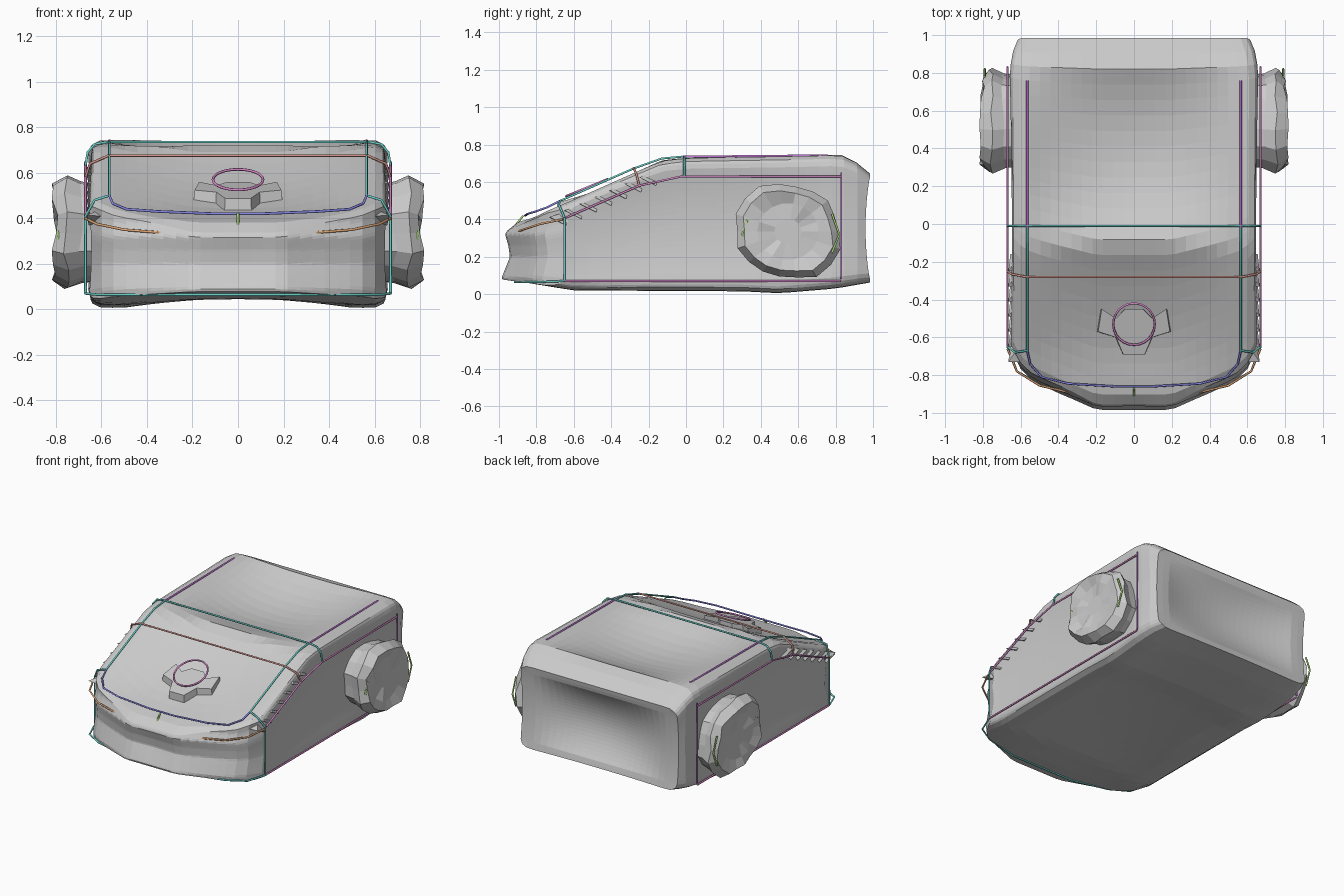
import bpy, bmesh, math, random

if "Cube" in bpy.data.objects:
    bpy.data.objects.remove(bpy.data.objects["Cube"])

random.seed(4)


def lerp_table(t, pts):
    if t <= pts[0][0]:
        return pts[0][1]
    for (a, va), (b, vb) in zip(pts, pts[1:]):
        if t <= b:
            return va + (vb - va) * (t - a) / (b - a)
    return pts[-1][1]


def bump(a, b):
    return max(0, 1 - a * a) * max(0, 1 - b * b)


def add_object(name, bm):
    bmesh.ops.recalc_face_normals(bm, faces=bm.faces)
    me = bpy.data.meshes.new(name)
    bm.to_mesh(me)
    bm.free()
    ob = bpy.data.objects.new(name, me)
    bpy.context.collection.objects.link(ob)
    return ob


# Body outline tables
NOSE = [(0, -.985), (.2, -.985), (.4, -.90), (.55, -.83), (.62, -.76), (.67, -.66)]
NOSE_DEPTH = [(.06, .01), (.09, 0), (.2, .05), (.26, .04), (.32, .02), (.38, .06)]
ROOF = [(-1, .33), (-.92, .375), (-.65, .485), (-.28, .65), (-.13, .715), (0, .73),
        (.83, .745), (.92, .70), (1, .63)]
FLOOR = [(-1, .08), (-.85, .06), (-.6, .02), (.3, .015), (.5, .005), (.8, .03), (1, .065)]
WIDTH = [(-1, .655), (-.3, .66), (.8, .665), (.9, .65), (1, .61)]

# Body: a gridded box mapped onto the outlines, with soft long edges and dished panels
bm = bmesh.new()
bmesh.ops.create_cube(bm, size=2)
bmesh.ops.subdivide_edges(bm, edges=bm.edges[:], cuts=23, use_grid_fill=True)
for v in bm.verts:
    u, t, w = v.co
    front, back, side = t < -.999, t > .999, abs(u) > .999
    top, bottom = w > .999, w < -.999
    # round the section corners
    ru, rw = .12, .2
    du, dw = max(0, abs(u) - 1 + ru) / ru, max(0, abs(w) - 1 + rw) / rw
    cu, cw = u, w
    if du and dw:
        k = max(du, dw) / math.hypot(du, dw)
        cu = math.copysign(1 - ru + ru * du * k, u)
        cw = math.copysign(1 - rw + rw * dw * k, w)
    yf = lerp_table(abs(cu) * .67, NOSE)
    y = yf + (.985 - yf) * (t + 1) / 2
    x = cu * lerp_table(y, WIDTH)
    zt, zb = lerp_table(y, ROOF), lerp_table(y, FLOOR)
    z = zb + (zt - zb) * (cw + 1) / 2
    if top:
        z -= .11 * bump(x / .56, (y - .38) / .46)
        z -= .045 * bump(x / .58, (y + .5) / .38)
    if bottom:
        z += .05 * bump(x / .5, (y - .1) / .95)
    if side:
        x -= math.copysign(.045 * bump(w, (y - .1) / .9), x)
    if back:
        y -= .025 * (1 - w * w) + .07 * bump(u / .85, w / .85)
    if front:
        y += lerp_table(z, NOSE_DEPTH) * (1 - .5 * abs(u))
    v.co = x, y, z
add_object("body", bm)

# Bonnet boss: raised block with two side lugs
bm = bmesh.new()
ring = [(-.2, -.57), (-.1, -.6), (-.06, -.69), (.06, -.69), (.1, -.6), (.2, -.57),
        (.18, -.45), (.1, -.5), (.05, -.45), (-.05, -.45), (-.1, -.5), (-.18, -.45)]
low = [bm.verts.new((x, y, lerp_table(y, ROOF) - .08)) for x, y in ring]
high = [bm.verts.new((x * .95, y, .53 + .3 * (y + .55))) for x, y in ring]
for i in range(len(ring)):
    j = (i + 1) % len(ring)
    bm.faces.new((low[i], low[j], high[j], high[i]))
bm.faces.new(high)
bm.faces.new(low[::-1])
add_object("bonnet_boss", bm)

# Ragged wheels: jittered rings, mirrored left and right
rings = [(.60, .24), (.69, .25), (.755, .28), (.805, .24), (.80, .16), (.79, .07)]
N = 18
jitter = [random.uniform(.9, 1.07) for _ in range(N)]
offs = [[random.uniform(-.014, .014) * (k < 5) for _ in range(N)] for k in range(len(rings))]
for s, label in ((-1, "left"), (1, "right")):
    bm = bmesh.new()
    loops = []
    for k, (x, r) in enumerate(rings):
        loop = []
        for i in range(N):
            a = math.tau * i / N
            rr = r * (jitter[i] if k < 4 else 1)
            loop.append(bm.verts.new((s * (x + offs[k][i]), .545 + rr * 1.03 * math.cos(a),
                                      .335 + rr * .95 * math.sin(a))))
        loops.append(loop)
    for a, b in zip(loops, loops[1:]):
        for i in range(N):
            j = (i + 1) % N
            bm.faces.new((a[i], a[j], b[j], b[i]))
    bm.faces.new(loops[0])
    bm.faces.new(loops[-1])
    add_object("rear_wheel_" + label, bm)

# Jagged ridges along the windscreen pillars
for s, label in ((-1, "left"), (1, "right")):
    bm = bmesh.new()
    for i in range(7):
        y = -.68 + i * .08
        z = lerp_table(y, ROOF) - .045
        p = [(.54, y - .05, z - .02), (.655, y + .04, z - .06), (.59, y + .06, z + .02),
             (.665, y - .05, z - .015)]
        a, b, c, d = [bm.verts.new((s * q[0], q[1], q[2])) for q in p]
        for f in ((a, b, c), (a, b, d), (b, c, d), (a, c, d)):
            bm.faces.new(f)
    add_object("pillar_ridges_" + label, bm)


# Coloured trim lines
def trim(name, pts, color, mirror=False, closed=False):
    cu = bpy.data.curves.new(name, 'CURVE')
    cu.dimensions = '3D'
    cu.bevel_depth = .006
    cu.bevel_resolution = 1
    cu.use_fill_caps = True
    for s in ((1, -1) if mirror else (1,)):
        sp = cu.splines.new('POLY')
        sp.points.add(len(pts) - 1)
        for p, q in zip(sp.points, pts):
            p.co = (s * q[0], q[1], q[2], 1)
        sp.use_cyclic_u = closed
    mat = bpy.data.materials.new(name)
    mat.diffuse_color = (*color, 1)
    mat.use_nodes = True
    mat.node_tree.nodes["Principled BSDF"].inputs["Base Color"].default_value = mat.diffuse_color
    cu.materials.append(mat)
    bpy.context.collection.objects.link(bpy.data.objects.new(name, cu))


def symmetric(half):
    return half + [(-x, y, z) for x, y, z in reversed(half)]


PURPLE, TEAL, BLUE = (.6, .2, .75), (.15, .65, .6), (.25, .25, .8)
BROWN, GREEN, ROSE, ORANGE = (.65, .3, .25), (.45, .75, .2), (.7, .25, .6), (.8, .42, .2)

trim("roof_cross_line", symmetric([(.67, -.01, .63), (.66, -.01, .69), (.63, -.01, .725),
                                   (.58, -.01, .735)]), TEAL)
trim("windscreen_cross_line", symmetric([(.67, -.25, .58), (.65, -.265, .64),
                                         (.57, -.28, .675)]), BROWN)
trim("roof_rail", [(.565, .76, .742), (.565, -.02, .735)], PURPLE, True)
trim("pillar_line", [(.565, -.02, .735), (.565, -.13, .725), (.565, -.28, .672),
                     (.565, -.67, .5)], TEAL, True)
trim("bonnet_edge", symmetric([(.565, -.67, .5), (.55, -.74, .465), (.49, -.81, .44),
                               (.35, -.845, .43), (.1, -.86, .42)]), BLUE)
trim("bonnet_corner", [(.565, -.67, .5), (.63, -.68, .48), (.67, -.65, .41)], TEAL, True)
trim("nose_line", [(.67, -.66, .4), (.62, -.78, .375), (.5, -.855, .35), (.25, -.915, .33)],
     ORANGE, True)
trim("nose_mark", [(0, -.87, .42), (0, -.91, .37)], GREEN)
trim("waist_line", [(.67, -.64, .41), (.67, -.25, .58), (.67, -.02, .63), (.67, .83, .63)],
     ROSE, True)
trim("front_upright", [(.67, -.65, .41), (.67, -.65, .07)], TEAL, True)
trim("rear_upright", [(.67, .83, .65), (.67, .83, .08)], PURPLE, True)
trim("sill_line", [(.67, .83, .07), (.67, -.65, .07)], ROSE, True)
trim("lower_nose_line", symmetric([(.67, -.65, .07), (.62, -.78, .065), (.5, -.85, .065),
                                   (.25, -.915, .065)]), TEAL)
trim("bonnet_ring", [(.11 * math.cos(a), -.53 + .11 * math.sin(a), .57 + .045 * math.sin(a))
                     for a in [math.tau * i / 24 for i in range(24)]], ROSE, closed=True)
for name, y, b in (("wheel_front_mark", .34, -.04), ("wheel_rear_mark", .78, .04)):
    trim(name, [(.79, y, .22), (.79, y + b, .32), (.79, y, .43)], GREEN, True)
